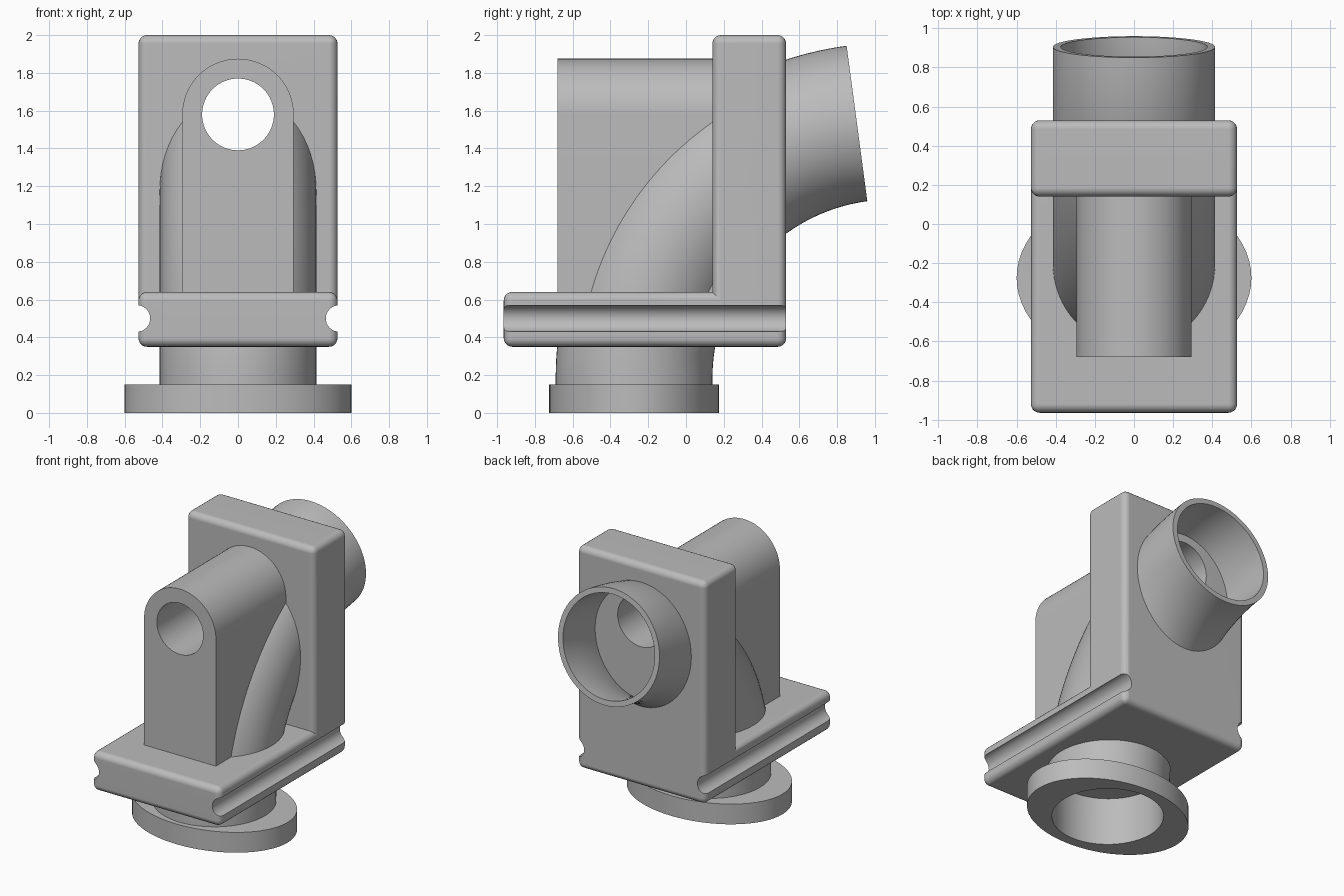
import bpy, bmesh
from math import sin, cos, pi, radians

cube = bpy.data.objects.get("Cube")
if cube:
    bpy.data.objects.remove(cube, do_unlink=True)

grey = bpy.data.materials.new("plain_grey")
grey.use_nodes = True
grey.diffuse_color = (0.5, 0.5, 0.5, 1)
grey.node_tree.nodes["Principled BSDF"].inputs["Base Color"].default_value = (0.5, 0.5, 0.5, 1)

SIDES = 64
PIPE_R, BORE_R = 0.415, 0.375
PIPE_Y, BEND_R, BEND_Z = -0.275, 1.36, 0.184
HOLE_Z, HOLE_R = 1.58, 0.19


def loft(name, loops, wrap=False, bevel=None):
    """Bridge matching loops; wrap last to first, or cap the two ends."""
    bm = bmesh.new()
    rows = [[bm.verts.new(p) for p in loop] for loop in loops]
    pairs = list(zip(rows, rows[1:]))
    if wrap:
        pairs.append((rows[-1], rows[0]))
    else:
        bm.faces.new(rows[0])
        bm.faces.new(rows[-1])
    for a, b in pairs:
        for i in range(len(a)):
            j = (i + 1) % len(a)
            bm.faces.new((a[i], a[j], b[j], b[i]))
    bmesh.ops.recalc_face_normals(bm, faces=bm.faces)
    if bevel:
        # the inside corner stays sharp
        edges = [e for e in bm.edges if e.is_convex]
        bmesh.ops.bevel(bm, geom=edges, offset=bevel, segments=5,
                        profile=0.5, affect='EDGES', clamp_overlap=True)
    mesh = bpy.data.meshes.new(name)
    bm.to_mesh(mesh)
    bm.free()
    mesh.materials.append(grey)
    obj = bpy.data.objects.new(name, mesh)
    bpy.context.collection.objects.link(obj)
    return obj


def circle(rx, ry=None):
    ry = ry or rx
    return [(rx * cos(2 * pi * i / SIDES), ry * sin(2 * pi * i / SIDES)) for i in range(SIDES)]


def along_y(name, profile, y0, y1):
    """Extrude an x-z profile along y."""
    return loft(name, [[(x, y, z) for x, z in profile] for y in (y0, y1)])


def select_only(obj):
    bpy.ops.object.select_all(action='DESELECT')
    obj.select_set(True)
    bpy.context.view_layer.objects.active = obj


def cut(obj, cutter):
    select_only(obj)
    mod = obj.modifiers.new("cut", 'BOOLEAN')
    mod.operation, mod.solver, mod.object = 'DIFFERENCE', 'EXACT', cutter
    bpy.ops.object.modifier_apply(modifier=mod.name)


# L-shaped body: base slab and upright back slab with rounded edges
side_profile = [(-0.965, 0.35), (0.53, 0.35), (0.53, 2.0), (0.14, 2.0), (0.14, 0.64), (-0.965, 0.64)]
body = loft("body", [[(x, y, z) for y, z in side_profile] for x in (-0.527, 0.527)], bevel=0.045)

# Rib with an arched top
RIB = 0.295
arch = [(RIB * cos(pi * i / 40), HOLE_Z + RIB * sin(pi * i / 40)) for i in range(41)]
rib = along_y("arched_rib", arch + [(-RIB, 0.55), (RIB, 0.55)], -0.68, 0.25)


# Hollow elbow pipe: a short straight start, then the bend
def pipe_ring(r, angle, drop=0):
    ring = []
    for x, d in circle(r):
        reach = BEND_R - d
        ring.append((x, PIPE_Y + BEND_R - reach * cos(angle), BEND_Z - drop + reach * sin(angle)))
    return ring


def pipe_wall(r):
    steps = 48
    bend = [pipe_ring(r, radians(82.4) * i / steps) for i in range(steps + 1)]
    return [pipe_ring(r, 0, BEND_Z - 0.15)] + bend


elbow = loft("elbow_pipe", pipe_wall(PIPE_R) + pipe_wall(BORE_R)[::-1], wrap=True)

# Oval foot flange with a round bore
rings = [(circle(0.6, 0.45), 0), (circle(0.6, 0.45), 0.15), (circle(BORE_R), 0.15), (circle(BORE_R), 0)]
flange = loft("foot_flange", [[(x, y + PIPE_Y, z) for x, y in ring] for ring, z in rings], wrap=True)

# Through hole and side grooves
hole = along_y("hole_cutter", [(x, z + HOLE_Z) for x, z in circle(HOLE_R)], -1.1, 0.6)
cutters = [hole]
for part in (body, rib, elbow):
    cut(part, hole)
for side in (-1, 1):
    groove = along_y("groove_cutter", [(x + side * 0.535, z + 0.5) for x, z in circle(0.07)], -1.2, 0.8)
    cut(body, groove)
    cutters.append(groove)
for cutter in cutters:
    bpy.data.objects.remove(cutter, do_unlink=True)

# Smooth shading with sharp corners kept
for part in (body, rib, elbow, flange):
    select_only(part)
    bpy.ops.object.shade_smooth_by_angle(angle=radians(30))
    weighted = part.modifiers.new("weighted_normals", 'WEIGHTED_NORMAL')
    weighted.keep_sharp = True
